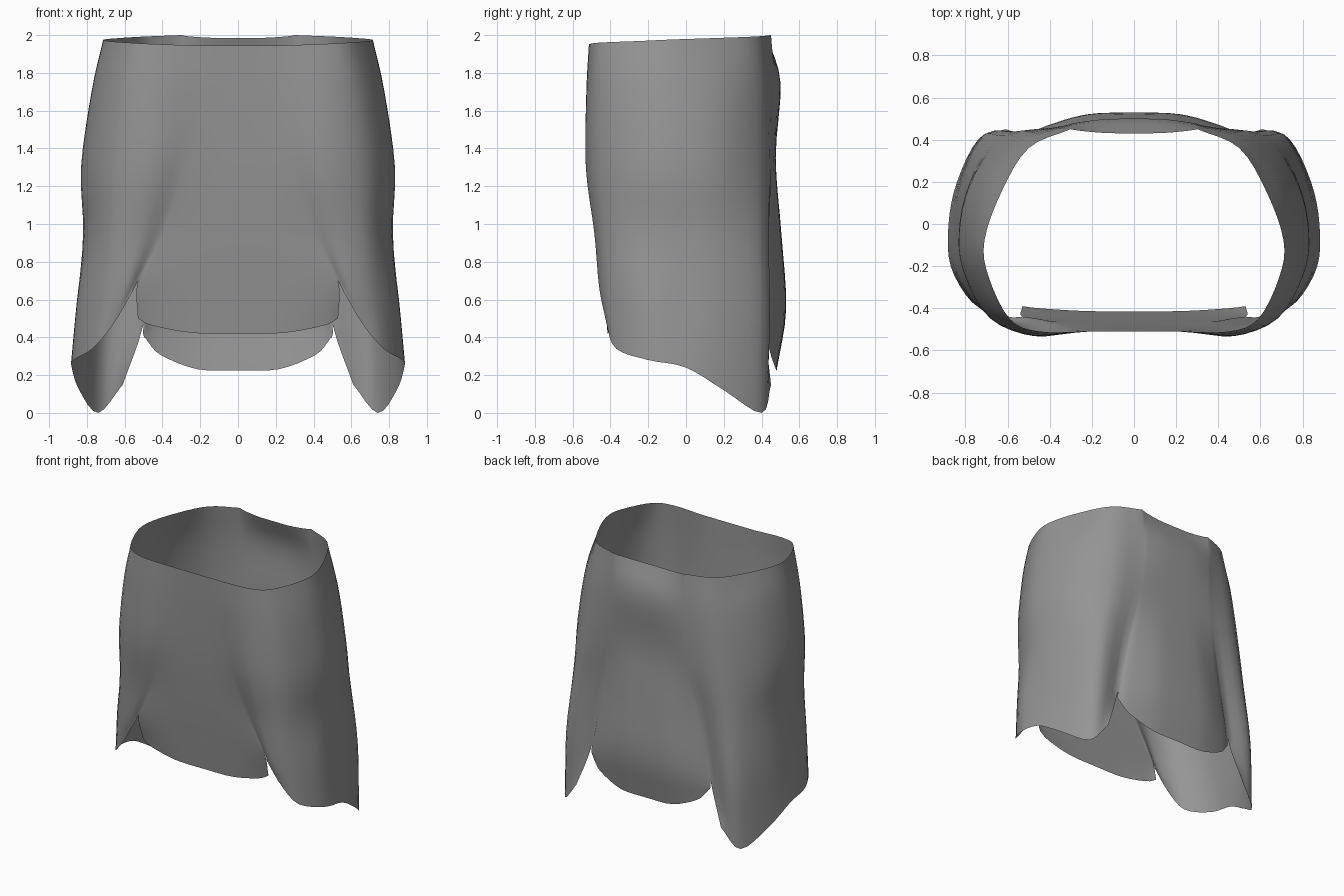
import bpy
import bmesh
from mathutils import Vector

cube = bpy.data.objects.get("Cube")
if cube:
    bpy.data.objects.remove(cube, do_unlink=True)

STEPS = 4      # subdivisions between neighbouring guide points


def spline(points, steps=STEPS):
    """Smooth curve passing through all the guide points."""
    pts = [2 * points[0] - points[1], *points, 2 * points[-1] - points[-2]]
    out = []
    for a, b, c, d in zip(pts, pts[1:], pts[2:], pts[3:]):
        for k in range(steps):
            t = k / steps
            out.append(b + (c - a) * t / 2
                       + (2 * a - 5 * b + 4 * c - d) * t * t / 2
                       + (3 * b - a - 3 * c + d) * t ** 3 / 2)
    out.append(points[-1].copy())
    return out


def loft(rows):
    """Turn rows of guide points into a fine grid of points."""
    fine_rows = [spline(row) for row in rows]
    columns = [spline(list(column)) for column in zip(*fine_rows)]
    return [list(row) for row in zip(*columns)]


def level(outline, z_front, z_back):
    """Outline from front seam to back seam on a gently sloping level."""
    last = len(outline) - 1
    return [Vector((x, y, z_front + (z_back - z_front) * i / last))
            for i, (x, y) in enumerate(outline)]


# Side panel: outlines from the waist down to the slits, then the pointed hem
side_rows = [
    level([(.22, -.51), (.45, -.51), (.59, -.45), (.69, -.25),
           (.71, -.08), (.63, .15), (.50, .36), (.30, .45)], 1.945, 2),
    level([(.22, -.51), (.46, -.525), (.64, -.45), (.75, -.25),
           (.77, -.05), (.70, .20), (.53, .40), (.31, .47)], 1.7, 1.72),
    level([(.30, -.50), (.48, -.53), (.68, -.45), (.80, -.25),
           (.83, -.05), (.77, .20), (.58, .42), (.34, .46)], 1.3, 1.3),
    level([(.41, -.46), (.53, -.485), (.69, -.43), (.79, -.25),
           (.82, -.05), (.78, .20), (.64, .42), (.41, .43)], .95, .95),
    level([(.53, -.44), (.60, -.46), (.73, -.40), (.84, -.23),
           (.85, -.03), (.82, .20), (.70, .43), (.50, .42)], .7, .47),
]
side_hem = [(.56, -.45, .64), (.66, -.42, .47), (.77, -.37, .34), (.87, -.2, .28),
            (.88, 0, .24), (.84, .2, .12), (.74, .4, 0), (.61, .45, .15)]
side_rows.append([Vector(p) for p in side_hem])
side = loft(side_rows)


def middle_panel(centre, seam, corner):
    """Panel from the centre line to a seam, free of it below the slit."""
    edge = seam[:-1] + [Vector(corner)]
    rows = []
    for (y, z), e in zip(centre, edge):
        row = []
        for f in (0, .45, .85, 1):
            row.append(Vector((e.x * f, y + (e.y - y) * f ** 3, z + (e.z - z) * f ** 4)))
        rows.append(row)
    return loft(rows)


def share_seam(panel, panel_col, side_col):
    """Make the panel follow the side panel exactly down to the slit."""
    for i in range(STEPS * (len(side_rows) - 2) + 1):
        panel[i][panel_col] = side[i][side_col]


# Front panel, with a nearly straight hem
front = middle_panel(
    [(-.51, 1.945), (-.505, 1.7), (-.49, 1.3), (-.465, .95), (-.44, .68), (-.415, .42)],
    [row[0] for row in side_rows], (.53, -.39, .5))
share_seam(front, -1, 0)

# Back panel, with a rounded hem
back = middle_panel(
    [(.43, 1.985), (.5, 1.75), (.475, 1.35), (.505, .95), (.53, .55), (.48, .225)],
    [row[-1] for row in side_rows], (.48, .43, .38))
share_seam(back, -1, -1)
back = [row[::-1] for row in back]

# Weld the three panels into one half of the garment
bm = bmesh.new()
for panel in (front, side, back):
    grid = [[bm.verts.new(p) for p in row] for row in panel]
    for upper, lower in zip(grid, grid[1:]):
        for j in range(len(upper) - 1):
            bm.faces.new((upper[j], lower[j], lower[j + 1], upper[j + 1]))
bmesh.ops.remove_doubles(bm, verts=bm.verts, dist=.0005)
for face in bm.faces:
    face.smooth = True
mesh = bpy.data.meshes.new("draped_skirt")
bm.to_mesh(mesh)
bm.free()

skirt = bpy.data.objects.new("draped_skirt", mesh)
bpy.context.collection.objects.link(skirt)
mirror = skirt.modifiers.new("other_half", 'MIRROR')
mirror.merge_threshold = .001

# Plain grey cloth
cloth = bpy.data.materials.new("grey_cloth")
cloth.use_nodes = True
colour = (.3, .3, .3, 1)
cloth.diffuse_color = colour
shader = cloth.node_tree.nodes["Principled BSDF"]
shader.inputs["Base Color"].default_value = colour
mesh.materials.append(cloth)
